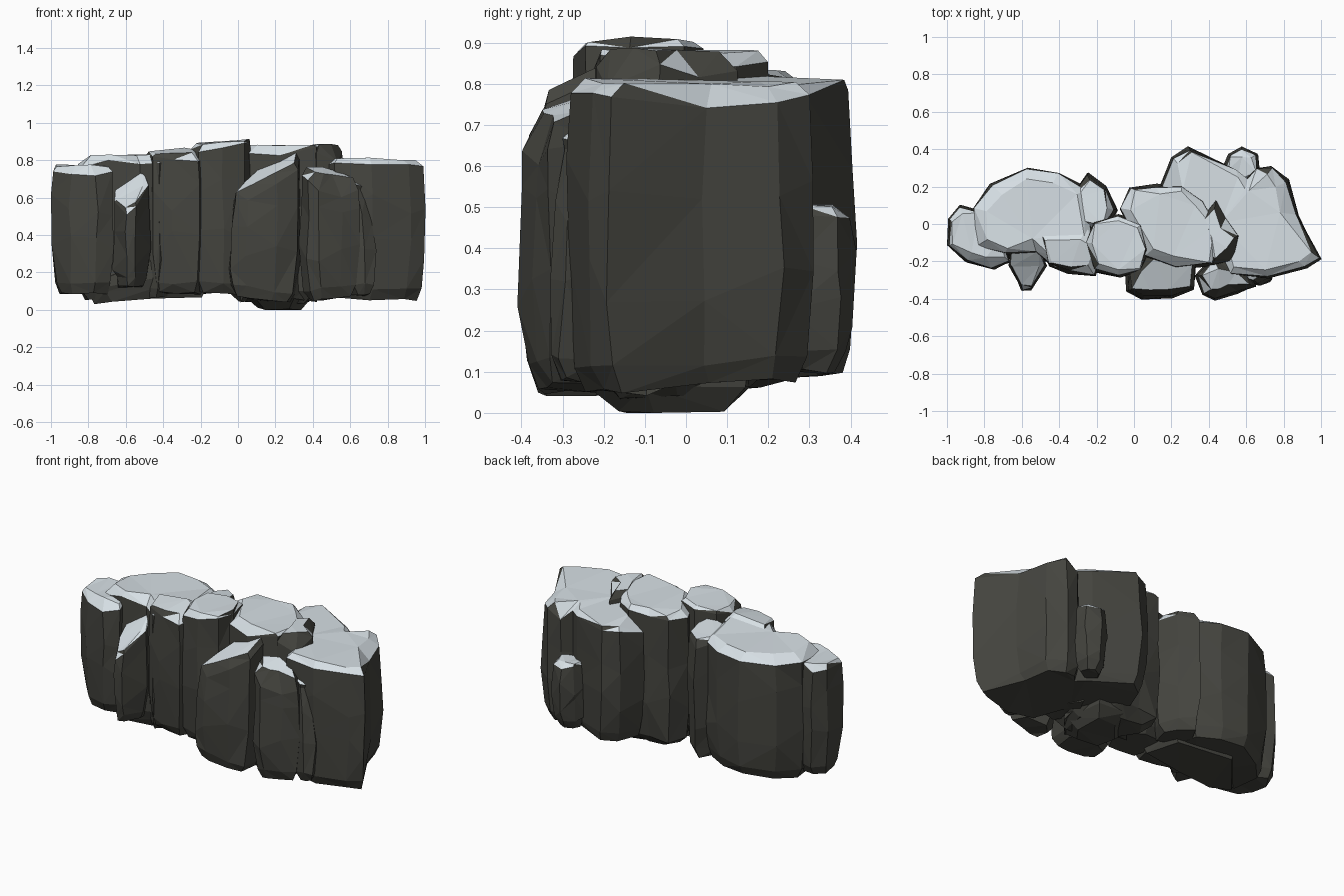
import bpy, bmesh, random
from mathutils import Vector

if "Cube" in bpy.data.objects:
    bpy.data.objects.remove(bpy.data.objects["Cube"])

random.seed(4)


def material(name, rgb):
    m = bpy.data.materials.new(name)
    m.diffuse_color = (*rgb, 1)
    m.use_nodes = True
    m.node_tree.nodes["Principled BSDF"].inputs["Base Color"].default_value = m.diffuse_color
    return m


STONE = material("dark_stone", (0.058, 0.058, 0.049))
SNOW = material("pale_snow", (0.68, 0.745, 0.785))


def rock(name, outline, zb, zt, tilt=(0, 0), base_tilt=(0, 0), inset=0.05, bevel=0.035,
         base=0.05, shift=(0, 0), snow=0.52, jitter=0.008):
    """Barrel-shaped faceted column: outline seen from above, cap tilted by slopes."""
    n = len(outline)
    c = sum((Vector(p) for p in outline), Vector((0, 0))) / n
    wear = [random.uniform(0.4, 1.5) for _ in outline]     # uneven worn top edge
    bm = bmesh.new()
    # rings: (fraction of height, offset from the end, inward distance)
    levels = [(0, 0, base), (0, 0.055, 0.02), (0.35, 0, 0), (0.68, 0, 0.003),
              (1, -bevel, 0.012), (1, 0, inset)]
    rings = []
    for k, (f, off, inward) in enumerate(levels):
        ring = []
        for p, w in zip(outline, wear):
            d = Vector(p) - c
            if k == 5:
                inward = inset * w
            d = d * max(0.2, 1 - inward / d.length)
            lo = zb + base_tilt[0] * d.x + base_tilt[1] * d.y
            hi = zt + tilt[0] * d.x + tilt[1] * d.y
            j = [random.uniform(-jitter, jitter) for _ in range(3)]
            if k in (2, 3):
                j[2] *= 9
            if k == 4:
                off = -bevel * w
            z = lo + (hi - lo) * f + off + j[2]
            ring.append(bm.verts.new((c.x + d.x + shift[0] * f + j[0],
                                      c.y + d.y + shift[1] * f + j[1], max(z, 0))))
        rings.append(ring)
    for a, b in zip(rings, rings[1:]):
        for i in range(n):
            k = (i + 1) % n
            bm.faces.new((a[i], a[k], b[k], b[i]))
    bm.faces.new(rings[-1])
    bm.faces.new(rings[0][::-1])
    bmesh.ops.triangulate(bm, faces=bm.faces[:])
    bmesh.ops.recalc_face_normals(bm, faces=bm.faces[:])
    # snow settles on the faces that look upward
    for f in bm.faces:
        f.material_index = 1 if f.normal.z > snow else 0
    me = bpy.data.meshes.new(name)
    bm.to_mesh(me)
    bm.free()
    me.materials.append(STONE)
    me.materials.append(SNOW)
    ob = bpy.data.objects.new(name, me)
    bpy.context.collection.objects.link(ob)
    return ob


# left group
rock("left_end_column",
     [(-.995, -.11), (-.99, .03), (-.93, .10), (-.83, .08), (-.70, -.08),
      (-.66, -.20), (-.75, -.245), (-.90, -.21)], .09, .77, inset=.05)
rock("left_block",
     [(-.85, -.12), (-.86, .08), (-.77, .21), (-.57, .305), (-.40, .275), (-.25, .19),
      (-.22, -.08), (-.42, -.24), (-.52, -.16), (-.70, -.16)], .07, .83, tilt=(.04, 0),
     base_tilt=(.05, .05), inset=.06, bevel=.04)
rock("left_front_spur",
     [(-.67, -.22), (-.66, -.13), (-.50, -.12), (-.47, -.22), (-.55, -.35), (-.60, -.365)],
     .12, .63, tilt=(.6, .7), inset=.03, bevel=.02, base=.03, snow=.4)
rock("left_front_column",
     [(-.51, -.06), (-.46, -.22), (-.35, -.265), (-.20, -.275), (-.15, -.12), (-.25, -.02)],
     .09, .85, tilt=(.05, .12), inset=.05)
rock("centre_tall_column",
     [(-.27, -.10), (-.22, -.25), (-.08, -.28), (.04, -.25), (.08, -.14), (.04, .01),
      (-.08, .05), (-.22, .02)], .09, .90, tilt=(.08, .03), base_tilt=(-.1, 0),
     inset=.035, bevel=.025, snow=.6)
rock("centre_back_column",
     [(-.37, .02), (-.34, .15), (-.25, .275), (-.15, .20), (-.09, .07), (-.15, -.06)],
     .09, .825, tilt=(.05, -.1), inset=.04)

# centre right group
rock("centre_block",
     [(-.08, .08), (-.02, .195), (.12, .21), (.26, .21), (.38, .13), (.46, -.03),
      (.42, -.22), (.22, -.24), (.06, -.18)], .04, .88, inset=.05, base=.09)
rock("centre_rounded_column",
     [(.36, .05), (.33, -.12), (.42, -.23), (.54, -.20), (.57, -.07), (.50, .04), (.43, .13)],
     .08, .88, inset=.07, bevel=.07, snow=.6)
rock("front_column",
     [(-.05, -.26), (-.05, -.37), (.03, -.405), (.20, -.395), (.31, -.36), (.32, -.20),
      (.20, -.14), (.06, -.16)], .055, .735, tilt=(.5, .42), base_tilt=(-.14, 0),
     inset=.05, bevel=.06, shift=(.02, .01), snow=.6)
rock("front_right_peak",
     [(.33, -.27), (.37, -.375), (.43, -.405), (.56, -.37), (.65, -.33), (.60, -.21),
      (.42, -.18)], .06, .735, tilt=(-.2, .3), base_tilt=(.1, 0), inset=.07, bevel=.08,
     snow=.6)
rock("front_right_sliver",
     [(.56, -.22), (.60, -.33), (.69, -.35), (.75, -.31), (.70, -.2)],
     .08, .70, tilt=(-.4, .5), inset=.03, shift=(-.05, .04), snow=.8)

# right group
rock("right_block",
     [(.14, .21), (.20, .35), (.29, .41), (.54, .30), (.60, .25), (.65, .30), (.74, .31),
      (.83, .235), (.88, .04), (1.0, -.19), (.92, -.24), (.72, -.29), (.52, -.27),
      (.40, -.05)],
     .075, .805, tilt=(-.02, -.02), base_tilt=(-.02, .05), inset=.08, bevel=.05)
rock("right_back_ledge",
     [(.47, .29), (.50, .37), (.58, .41), (.66, .375), (.67, .26), (.55, .2)],
     .10, .50, inset=.035, bevel=.02)

# low rubble under the mass, bare of snow
rock("centre_underside",
     [(.02, -.05), (.08, -.22), (.30, -.25), (.42, -.10), (.38, .16), (.18, .17)],
     .005, .3, base=.09, snow=2)
rock("left_underside",
     [(-.82, -.08), (-.72, -.18), (-.45, -.20), (-.15, -.14), (-.2, .1), (-.6, .18)],
     .055, .3, base_tilt=(.06, .03), snow=2)
